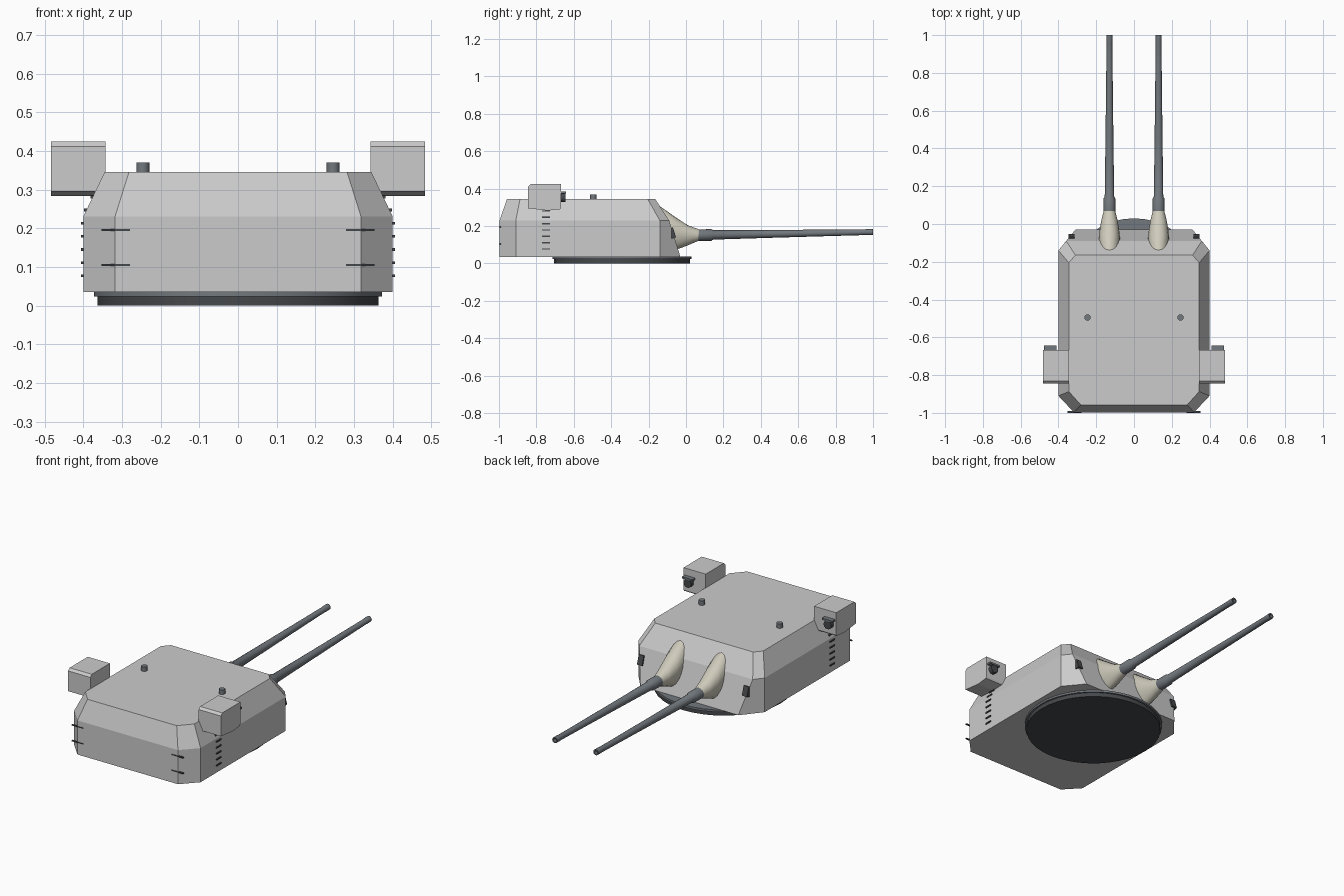
import bpy, bmesh, math
from mathutils import Vector, Matrix

if "Cube" in bpy.data.objects:
    bpy.data.objects.remove(bpy.data.objects["Cube"])


def material(name, rgb):
    m = bpy.data.materials.new(name)
    m.diffuse_color = (*rgb, 1)
    m.use_nodes = True
    m.node_tree.nodes["Principled BSDF"].inputs["Base Color"].default_value = m.diffuse_color
    return m


cream = material("canvas", (0.62, 0.60, 0.50))
steel = material("gun_steel", (0.17, 0.19, 0.21))
dark = material("dark_metal", (0.06, 0.065, 0.07))


def finish(name, bm, mat=None, smooth=False):
    bmesh.ops.recalc_face_normals(bm, faces=bm.faces)
    me = bpy.data.meshes.new(name)
    bm.to_mesh(me)
    bm.free()
    ob = bpy.data.objects.new(name, me)
    bpy.context.collection.objects.link(ob)
    if mat:
        me.materials.append(mat)
    if smooth:
        bpy.ops.object.select_all(action='DESELECT')
        ob.select_set(True)
        bpy.context.view_layer.objects.active = ob
        bpy.ops.object.shade_smooth_by_angle(angle=math.radians(35))
    return ob


def loft(name, rings, mat=None, smooth=False):
    """Skin a list of equal-length point rings and cap both ends."""
    bm = bmesh.new()
    vs = [[bm.verts.new(p) for p in r] for r in rings]
    n = len(vs[0])
    for a, b in zip(vs, vs[1:]):
        for i in range(n):
            j = (i + 1) % n
            bm.faces.new((a[i], a[j], b[j], b[i]))
    bm.faces.new(vs[0])
    bm.faces.new(vs[-1])
    return finish(name, bm, mat, smooth)


def box(name, centre, size, mat=None, tilt=0):
    bm = bmesh.new()
    m = Matrix.Translation(centre) @ Matrix.Rotation(tilt, 4, 'X') @ Matrix.Diagonal((*size, 1))
    bmesh.ops.create_cube(bm, size=1, matrix=m)
    return finish(name, bm, mat)


def cylinder(name, centre, r, depth, n, mat=None, along_y=False):
    bm = bmesh.new()
    m = Matrix.Translation(centre) @ Matrix.Rotation(math.pi / 2 if along_y else 0, 4, 'X')
    bmesh.ops.create_cone(bm, cap_ends=True, segments=n, radius1=r, radius2=r, depth=depth, matrix=m)
    return finish(name, bm, mat, True)


def ellipse(centre, u, v, n=20):
    c, u, v = Vector(centre), Vector(u), Vector(v)
    return [c + u * math.cos(2 * math.pi * i / n) + v * math.sin(2 * math.pi * i / n) for i in range(n)]


# Turret shell: three octagonal outlines (half outline mirrored)
def outline(half, z):
    return [(x, y, z) for x, y in half] + [(-x, y, z) for x, y in reversed(half)]


loft("turret_body", [
    outline([(0.318, -0.997), (0.40, -0.91), (0.40, -0.14), (0.31, -0.03)], 0.035),
    outline([(0.318, -0.997), (0.40, -0.91), (0.40, -0.14), (0.359, -0.09)], 0.23),
    outline([(0.282, -0.957), (0.345, -0.887), (0.345, -0.205), (0.31, -0.165)], 0.345)])

# Turning ring under the turret
cylinder("base_ring", (0, -0.342, 0.013), 0.363, 0.026, 40, dark)
cylinder("base_flange", (0, -0.342, 0.030), 0.372, 0.012, 40, steel)

for s, side in ((1, "right"), (-1, "left")):
    # Gun barrel with collar and hollow muzzle, slightly elevated
    gx = 0.13 * s
    profile = [(-0.08, 0.027), (0.06, 0.027), (0.06, 0.031), (0.135, 0.031), (0.145, 0.025),
               (0.45, 0.021), (0.80, 0.017), (0.96, 0.0155), (0.965, 0.0165), (1.0, 0.0165),
               (1.0, 0.010), (0.96, 0.010)]
    loft(side + "_gun_barrel",
         [ellipse((gx, y, 0.150 + 0.018 * y), (r, 0, 0), (0, 0, r), 16) for y, r in profile],
         steel, True)

    # Canvas blast bag from the sloped front to the collar: y/z of top and bottom, half width
    bag = [(-0.165, 0.31, -0.07, 0.07, 0.054), (-0.135, 0.303, -0.035, 0.080, 0.057),
           (-0.06, 0.250, 0.005, 0.095, 0.051), (0.01, 0.204, 0.04, 0.110, 0.042),
           (0.07, 0.182, 0.07, 0.122, 0.030)]
    loft(side + "_blast_bag",
         [ellipse((gx, (ty + by) / 2, (tz + bz) / 2), (w, 0, 0), (0, (ty - by) / 2, (tz - bz) / 2))
          for ty, tz, by, bz, w in bag], cream, True)

    # Rangefinder housing with lens and hood
    prof = [(-0.845, 0.295), (-0.74, 0.283), (-0.672, 0.290), (-0.668, 0.298),
            (-0.668, 0.424), (-0.832, 0.424), (-0.845, 0.411)]
    loft(side + "_rangefinder_box", [[(x * s, y, z) for y, z in prof] for x in (0.343, 0.483)])
    cylinder(side + "_rangefinder_lens", (0.443 * s, -0.66, 0.352), 0.024, 0.03, 16, dark, True)
    box(side + "_rangefinder_hood", (0.443 * s, -0.656, 0.379), (0.066, 0.028, 0.010), steel)

    # Roof periscope
    cylinder(side + "_roof_periscope", (0.246 * s, -0.495, 0.355), 0.017, 0.03, 12, steel)

    # Side ladder rungs following the wall
    for i in range(7):
        z = 0.077 + 0.034 * i
        wall = 0.40 - max(0, z - 0.23) * 0.055 / 0.115
        box(f"{side}_ladder_rung_{i + 1}", (wall * s, -0.748, z), (0.012, 0.042, 0.007), dark)

    # Rear grab bars across the corner
    for i, z in enumerate((0.105, 0.195)):
        box(f"{side}_rear_bar_{i + 1}", (0.316 * s, -0.995, z), (0.074, 0.010, 0.005), dark)

    # Front vision port
    box(side + "_vision_port", (0.332 * s, -0.073, 0.163), (0.032, 0.024, 0.055), dark, 0.30)
